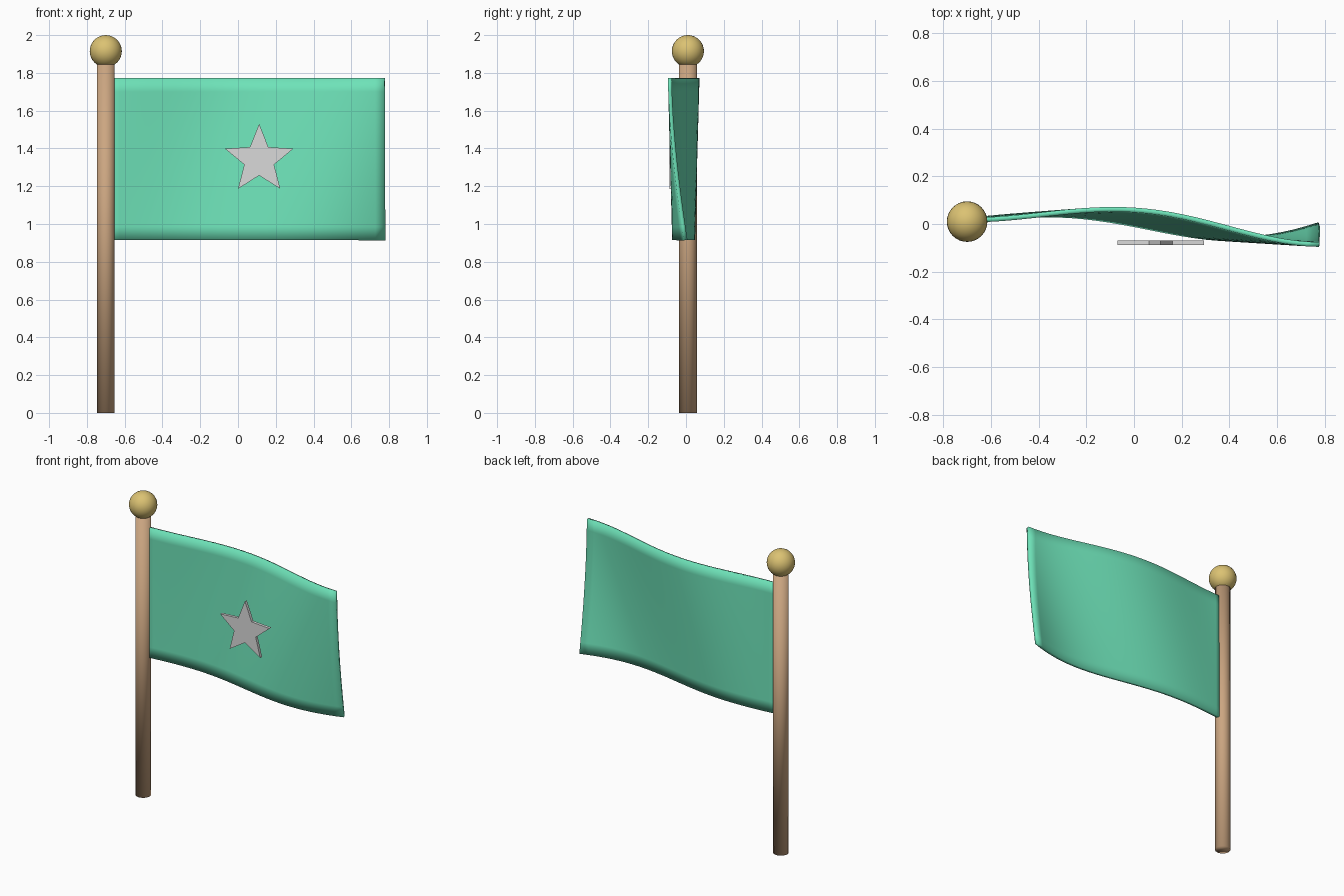
import bpy, bmesh, math

if "Cube" in bpy.data.objects:
    bpy.data.objects.remove(bpy.data.objects["Cube"])


def material(name, rgb):
    m = bpy.data.materials.new(name)
    m.diffuse_color = (*rgb, 1)
    m.use_nodes = True
    m.node_tree.nodes["Principled BSDF"].inputs["Base Color"].default_value = m.diffuse_color
    return m


def finish(obj, name, mat, smooth=True):
    obj.name = name
    obj.data.materials.append(mat)
    for p in obj.data.polygons:
        p.use_smooth = smooth
    return obj


def from_bmesh(bm):
    bmesh.ops.recalc_face_normals(bm, faces=bm.faces)
    mesh = bpy.data.meshes.new("part")
    bm.to_mesh(mesh)
    bm.free()
    obj = bpy.data.objects.new("part", mesh)
    bpy.context.collection.objects.link(obj)
    return obj


wood = material("wood", (0.60, 0.38, 0.22))
gold = material("gold", (0.71, 0.54, 0.17))
green = material("mint green", (0.155, 0.76, 0.48))
white = material("pale grey", (0.70, 0.70, 0.70))

PX, PY = -0.70, 0.01

# Pole
bpy.ops.mesh.primitive_cylinder_add(vertices=32, radius=0.047, depth=1.86, location=(PX, PY, 0.93))
finish(bpy.context.object, "pole", wood)

# Ball on top of the pole
bpy.ops.mesh.primitive_uv_sphere_add(segments=32, ring_count=16, radius=0.085, location=(PX, PY, 1.915))
finish(bpy.context.object, "finial_ball", gold)

# Waving cloth: a grid whose ripple grows away from the pole and shifts with height
X0, X1, Z0, Z1 = -0.68, 0.777, 0.915, 1.772
bm = bmesh.new()
bmesh.ops.create_grid(bm, x_segments=28, y_segments=12, size=0.5)
for vert in bm.verts:
    u, v = max(0.0, vert.co.x + 0.5), vert.co.y + 0.5
    ripple = 0.104 * u ** 0.85 * math.sin(4.85 * u + 1.25 * (1 - v))
    vert.co = (X0 + u * (X1 - X0), 0.017 + ripple, Z0 + v * (Z1 - Z0))
flag = finish(from_bmesh(bm), "flag_cloth", green)
thick = flag.modifiers.new("thickness", 'SOLIDIFY')
thick.thickness = 0.02
thick.offset = 0

# Five-pointed star plate in front of the cloth
bm = bmesh.new()
points = []
for i in range(10):
    r = 0.19 if i % 2 == 0 else 0.083
    a = math.pi / 2 + i * math.pi / 5
    points.append(bm.verts.new((0.112 + r * math.cos(a), -0.088, 1.34 + r * math.sin(a))))
face = bm.faces.new(points)
back = bmesh.ops.extrude_face_region(bm, geom=[face])["geom"]
bmesh.ops.translate(bm, vec=(0, 0.019, 0), verts=[g for g in back if isinstance(g, bmesh.types.BMVert)])
finish(from_bmesh(bm), "star", white, smooth=False)
